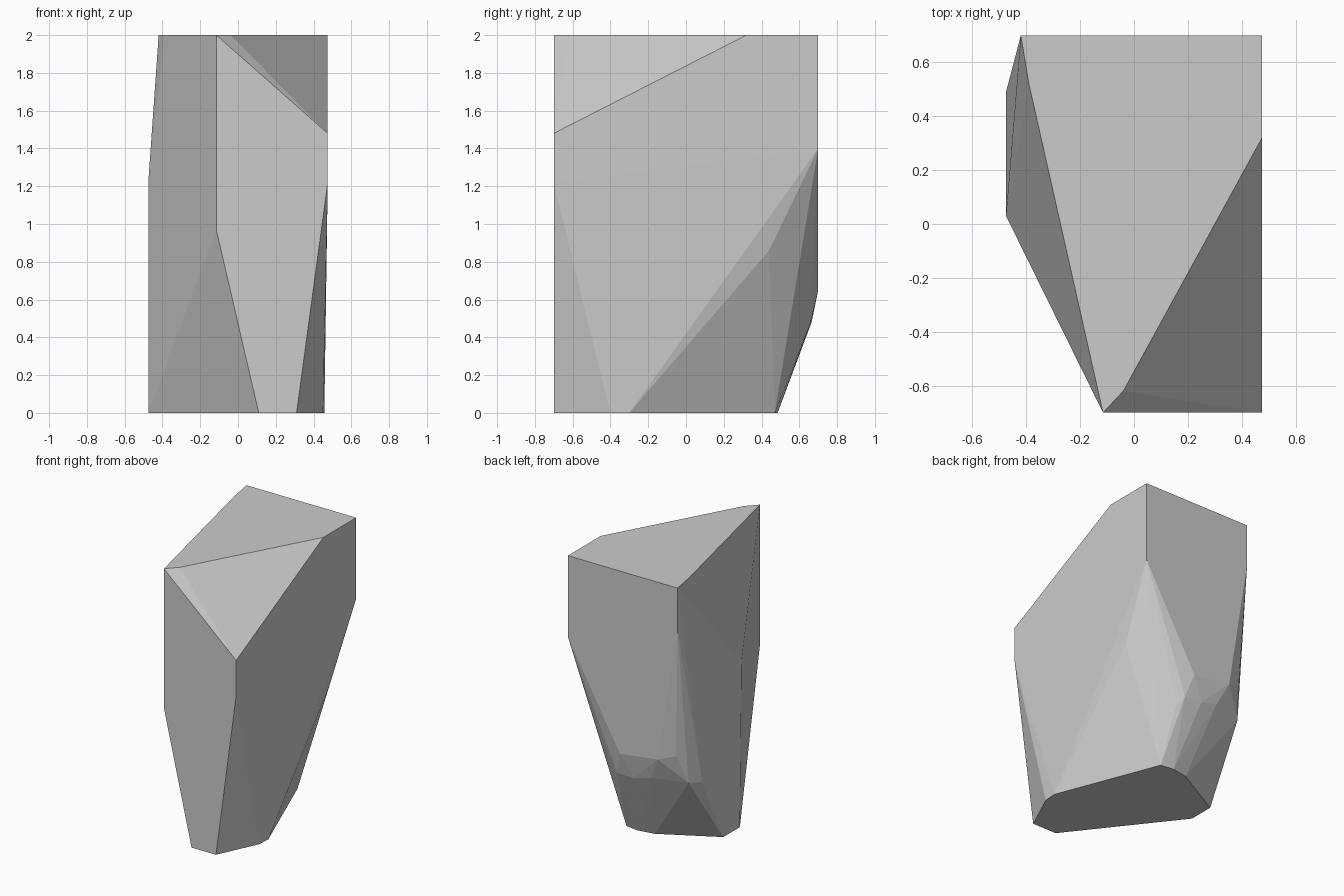
import bpy, bmesh, math

if "Cube" in bpy.data.objects:
    bpy.data.objects.remove(bpy.data.objects["Cube"])

# Corner outlines of the chiselled stone, level by level: z -> (x, y)
base = [(.11, -.70), (.31, -.70), (.45, -.40), (.457, -.30), (.157, .47),
        (.055, .485), (-.07, .463), (-.475, .242), (-.475, .05)]
top = [(-.42, .70), (.475, .70), (.475, .32), (-.04, -.62), (-.115, -.70), (-.39, .52)]

# Corners between base and top
middle = [
    (.475, -.70, 1.48), (.475, -.70, 1.22), (-.115, -.70, .97),   # front
    (-.475, .03, 1.22), (-.475, .49, .50), (-.42, .70, 1.70),     # left
    (.475, .70, 1.40), (.443, .44, .86),                          # right rear
    (.05, .70, .65), (-.26, .70, .69), (-.38, .655, .73),         # rear, upper chips
    (.10, .66, .48), (.14, .62, .42), (-.04, .665, .48),          # rear, lower chips
    (-.18, .662, .52), (-.43, .585, .52),
]
corners = [(x, y, 0) for x, y in base] + middle + [(x, y, 2) for x, y in top]

# Wrap the corners in a convex hull and merge coplanar triangles
bm = bmesh.new()
for c in corners:
    bm.verts.new(c)
hull = bmesh.ops.convex_hull(bm, input=bm.verts[:])
loose = {g for g in hull["geom_interior"] + hull["geom_unused"]
         if isinstance(g, bmesh.types.BMVert) and g.is_valid}
bmesh.ops.delete(bm, geom=list(loose), context='VERTS')
bmesh.ops.dissolve_limit(bm, angle_limit=math.radians(.5), verts=bm.verts[:], edges=bm.edges[:])
bmesh.ops.recalc_face_normals(bm, faces=bm.faces[:])

mesh = bpy.data.meshes.new("rock")
bm.to_mesh(mesh)
bm.free()
bpy.context.collection.objects.link(bpy.data.objects.new("rock", mesh))
